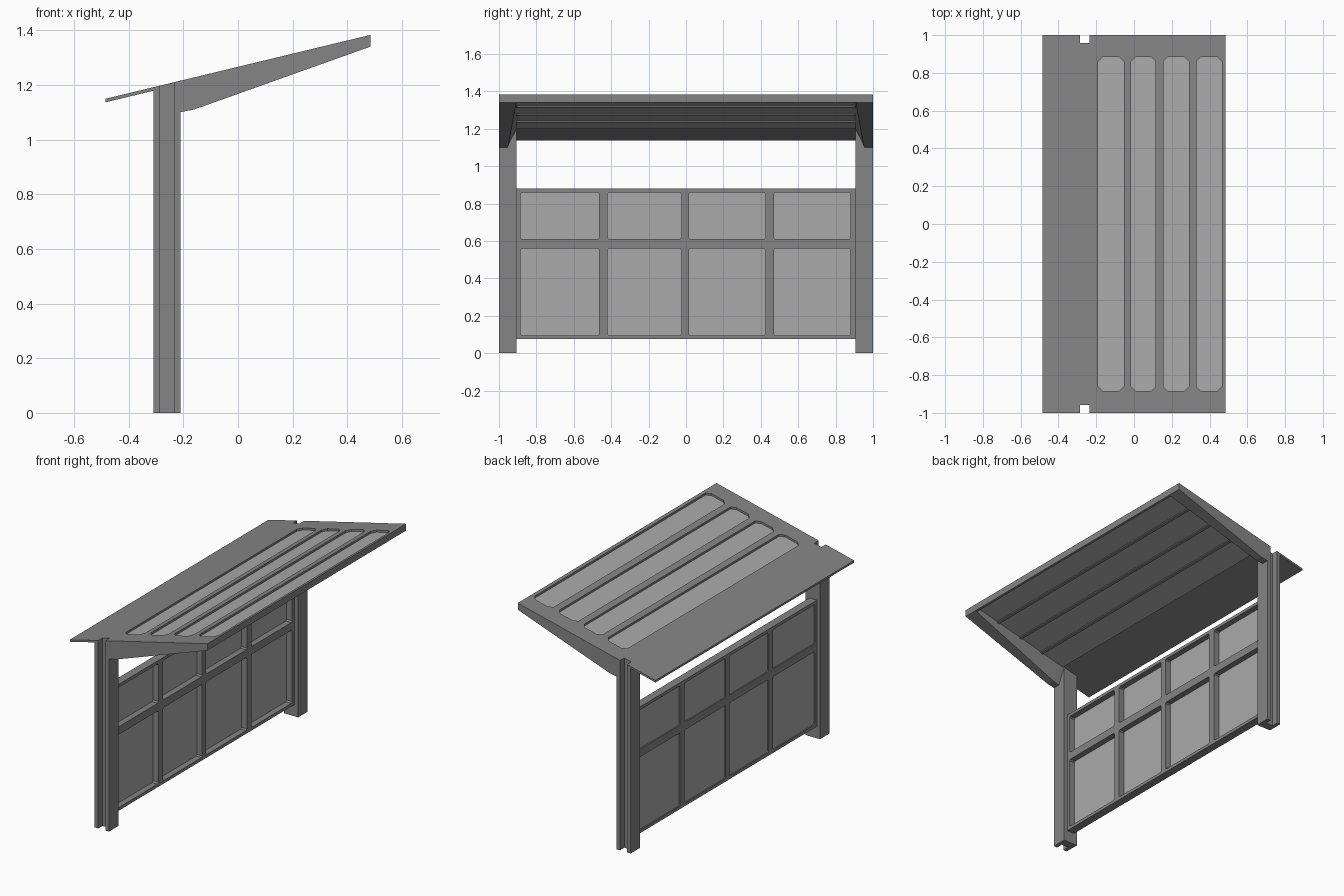
import bpy, bmesh

if "Cube" in bpy.data.objects:
    bpy.data.objects.remove(bpy.data.objects["Cube"])


def material(name, v):
    m = bpy.data.materials.new(name)
    m.diffuse_color = (v, v, v, 1)
    m.use_nodes = True
    m.node_tree.nodes["Principled BSDF"].inputs["Base Color"].default_value = m.diffuse_color
    return m


FRAME = material("grey_metal", 0.235)
GLASS = material("pale_glass", 0.40)
SLOPE = 0.241


def roof_z(x):
    return 1.266 + SLOPE * x


def finish(name, bm, mat):
    bmesh.ops.remove_doubles(bm, verts=bm.verts, dist=1e-5)
    bmesh.ops.recalc_face_normals(bm, faces=bm.faces)
    me = bpy.data.meshes.new(name)
    bm.to_mesh(me)
    bm.free()
    me.materials.clear()
    me.materials.append(mat)
    for p in me.polygons:
        p.use_smooth = False
        p.material_index = 0
    ob = bpy.data.objects.new(name, me)
    bpy.context.collection.objects.link(ob)
    return ob


def rect(u0, u1, v0, v1, c=0.0):
    # Rectangle outline with optional chamfered corners
    if c == 0:
        return [(u0, v0), (u1, v0), (u1, v1), (u0, v1)]
    return [(u0 + c, v0), (u1 - c, v0), (u1, v0 + c), (u1, v1 - c),
            (u1 - c, v1), (u0 + c, v1), (u0, v1 - c), (u0, v0 + c)]


def plate(name, loops, thick, place, mat):
    # Flat plate with holes; place(u, v, w) maps it into the model, w in 0..thick
    cu = bpy.data.curves.new(name + "_outline", 'CURVE')
    cu.dimensions = '2D'
    cu.fill_mode = 'BOTH'
    cu.extrude = thick / 2
    for pts in loops:
        s = cu.splines.new('POLY')
        s.points.add(len(pts) - 1)
        for p, (u, v) in zip(s.points, pts):
            p.co = (u, v, 0, 1)
        s.use_cyclic_u = True
    tmp = bpy.data.objects.new(name + "_outline", cu)
    bpy.context.collection.objects.link(tmp)
    dg = bpy.context.evaluated_depsgraph_get()
    me = bpy.data.meshes.new_from_object(tmp.evaluated_get(dg))
    bm = bmesh.new()
    bm.from_mesh(me)
    for v in bm.verts:
        v.co = place(v.co.x, v.co.y, v.co.z + thick / 2)
    bpy.data.objects.remove(tmp)
    bpy.data.curves.remove(cu)
    bpy.data.meshes.remove(me)
    return finish(name, bm, mat)


def on_roof(depth):
    # Places a plate on the roof slope, its bottom a given depth below the top surface
    return lambda u, v, w: (u, v, roof_z(u) - depth + w)


def at_x(x0):
    return lambda u, v, w: (x0 + w, u, v)


# Back wall frame and glass
ys = [(-0.885, -0.465), (-0.42, -0.025), (0.015, 0.425), (0.47, 0.88)]
zs = [(0.095, 0.56), (0.61, 0.86)]
holes = [rect(a, b, c, d, 0.008) for a, b in ys for c, d in zs]
plate("wall_frame", [rect(-0.91, 0.91, 0.075, 0.88)] + holes, 0.053, at_x(-0.288), FRAME)
plate("wall_glass", [rect(-0.895, 0.895, 0.085, 0.87)], 0.008, at_x(-0.281), GLASS)

# Roof frame, notched at both ends above the post grooves
N0, N1, ND = -0.285, -0.235, 0.957
outer = [(-0.485, -1), (N0, -1), (N0, -ND), (N1, -ND), (N1, -1), (0.485, -1),
         (0.485, 1), (N1, 1), (N1, ND), (N0, ND), (N0, 1), (-0.485, 1)]
strips = [(-0.19, -0.053), (-0.015, 0.115), (0.155, 0.29), (0.33, 0.465)]
plate("roof_frame", [outer] + [rect(a, b, -0.885, 0.885, 0.025) for a, b in strips],
      0.013, on_roof(0.013), FRAME)
plate("roof_glass", [rect(-0.2, 0.475, -0.905, 0.905)], 0.006, on_roof(0.019), GLASS)

# Narrow bars under the glass, and front lip
for i, x in enumerate((-0.034, 0.135, 0.31)):
    plate(f"roof_bar_{i + 1}", [rect(x - 0.008, x + 0.008, -0.905, 0.905)],
          0.008, on_roof(0.026), FRAME)
plate("roof_front_lip", [rect(0.472, 0.485, -0.91, 0.91)], 0.039, on_roof(0.043), FRAME)

for side, s in (("left", -1), ("right", 1)):
    # Grooved post with sloping top
    prof = [(-0.31, 0.905), (-0.21, 0.905), (-0.21, 1), (N1, 1), (N1, ND),
            (N0, ND), (N0, 1), (-0.31, 1)]
    plate(side + "_post", [prof], 1.0,
          lambda u, v, w: (u, s * v, (roof_z(u) - 0.002) if w > 0.5 else 0), FRAME)

    # Tapered roof arm with a leaning inner face
    bm = bmesh.new()
    sections = []
    for x, zb, yi in ((-0.211, 1.10, 0.955), (-0.16, 1.11, 0.95), (0.485, 1.34, 0.908)):
        zt = roof_z(x) - 0.004
        sections.append([bm.verts.new((x, s * y, z)) for y, z in
                         ((1, zb), (1, zt), (0.9, zt), (yi, zb))])
    for a, b in zip(sections, sections[1:]):
        for i in range(4):
            j = (i + 1) % 4
            bm.faces.new((a[i], a[j], b[j], b[i]))
    bm.faces.new(sections[0])
    bm.faces.new(sections[-1])
    finish(side + "_roof_arm", bm, FRAME)
